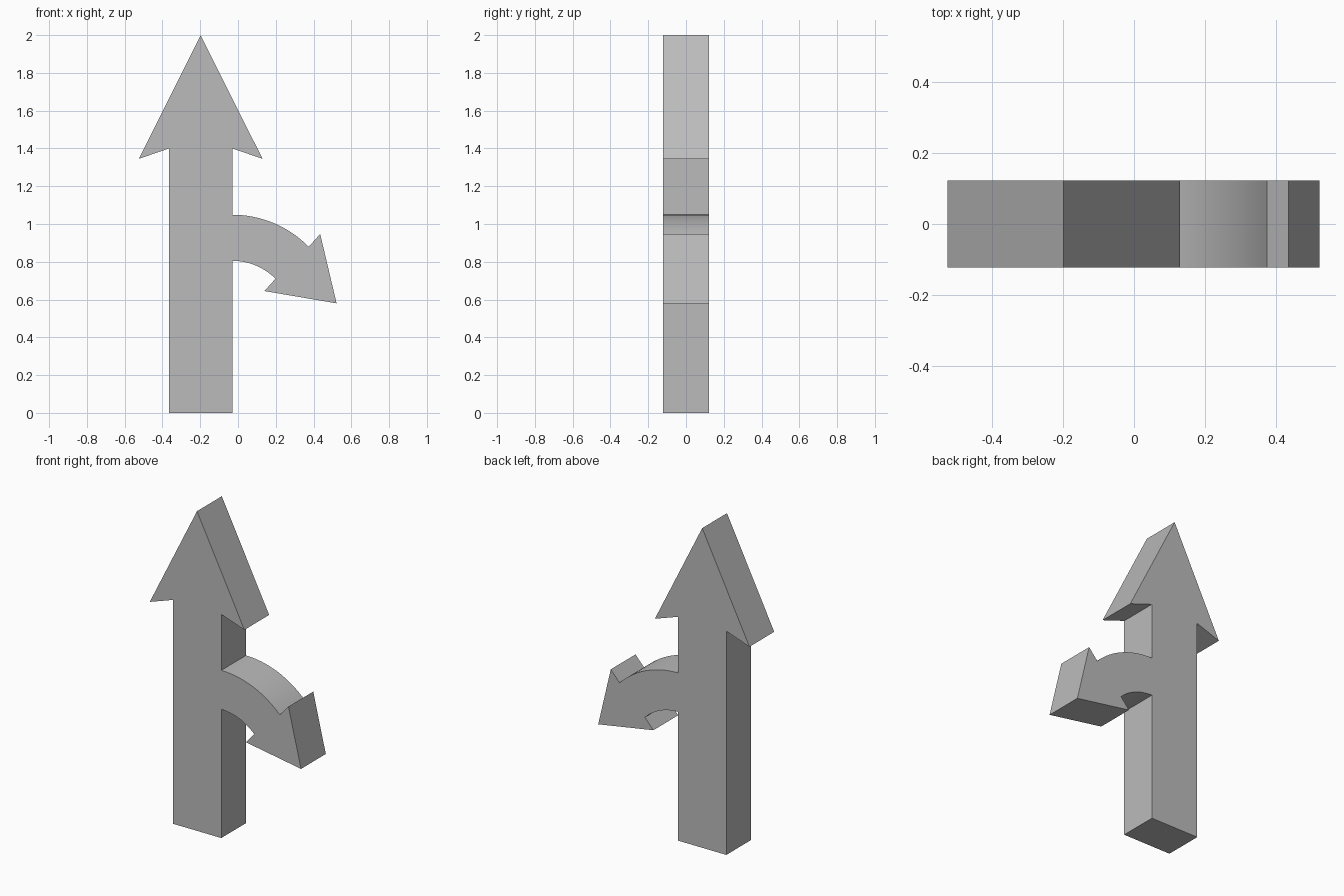
import bpy
import bmesh
from math import radians, cos, sin
from mathutils import Vector

# Remove the default cube
cube = bpy.data.objects.get("Cube")
if cube:
    bpy.data.objects.remove(cube, do_unlink=True)

DEPTH = 0.245
STEM_LEFT, STEM_RIGHT = -0.365, -0.03
ARC_CENTRE = (STEM_RIGHT, 0.482)
ARC_STEPS = 16


def arc(radius, start, end):
    """Points on the branch's bend, angles in degrees."""
    points = []
    for i in range(ARC_STEPS + 1):
        a = radians(start + (end - start) * i / ARC_STEPS)
        points.append((ARC_CENTRE[0] + radius * cos(a), ARC_CENTRE[1] + radius * sin(a)))
    return points


def extrude_outline(name, outline, depth, material):
    """Solid made by extruding an x-z outline along y."""
    bm = bmesh.new()
    front = bm.faces.new([bm.verts.new((x, -depth / 2, z)) for x, z in outline])
    extruded = bmesh.ops.extrude_face_region(bm, geom=[front], use_keep_orig=True)
    verts = [g for g in extruded["geom"] if isinstance(g, bmesh.types.BMVert)]
    bmesh.ops.translate(bm, verts=verts, vec=Vector((0, depth, 0)))
    bmesh.ops.recalc_face_normals(bm, faces=bm.faces)
    mesh = bpy.data.meshes.new(name)
    bm.to_mesh(mesh)
    bm.free()
    mesh.materials.append(material)
    obj = bpy.data.objects.new(name, mesh)
    bpy.context.collection.objects.link(obj)
    return obj


# Plain grey material
grey = bpy.data.materials.new("plain grey")
grey.use_nodes = True
colour = (0.5, 0.5, 0.5, 1)
grey.diffuse_color = colour
grey.node_tree.nodes["Principled BSDF"].inputs["Base Color"].default_value = colour

# Outline: stem foot, curved branch with its head, then the upright head
stem_foot = [(STEM_LEFT, 0), (STEM_RIGHT, 0)]
branch_underside = arc(0.323, 90, 45)
branch_head = [(0.14, 0.645), (0.522, 0.58), (0.435, 0.947)]
branch_top = arc(0.567, 44.5, 90)
main_head = [(STEM_RIGHT, 1.4), (0.13, 1.345), (-0.198, 2), (-0.525, 1.345), (STEM_LEFT, 1.4)]
outline = stem_foot + branch_underside + branch_head + branch_top + main_head

sign = extrude_outline("forked_arrow", outline, DEPTH, grey)

# Smooth the bend, keep corners crisp
bpy.ops.object.select_all(action="DESELECT")
sign.select_set(True)
bpy.context.view_layer.objects.active = sign
bpy.ops.object.shade_smooth_by_angle(angle=radians(20))
